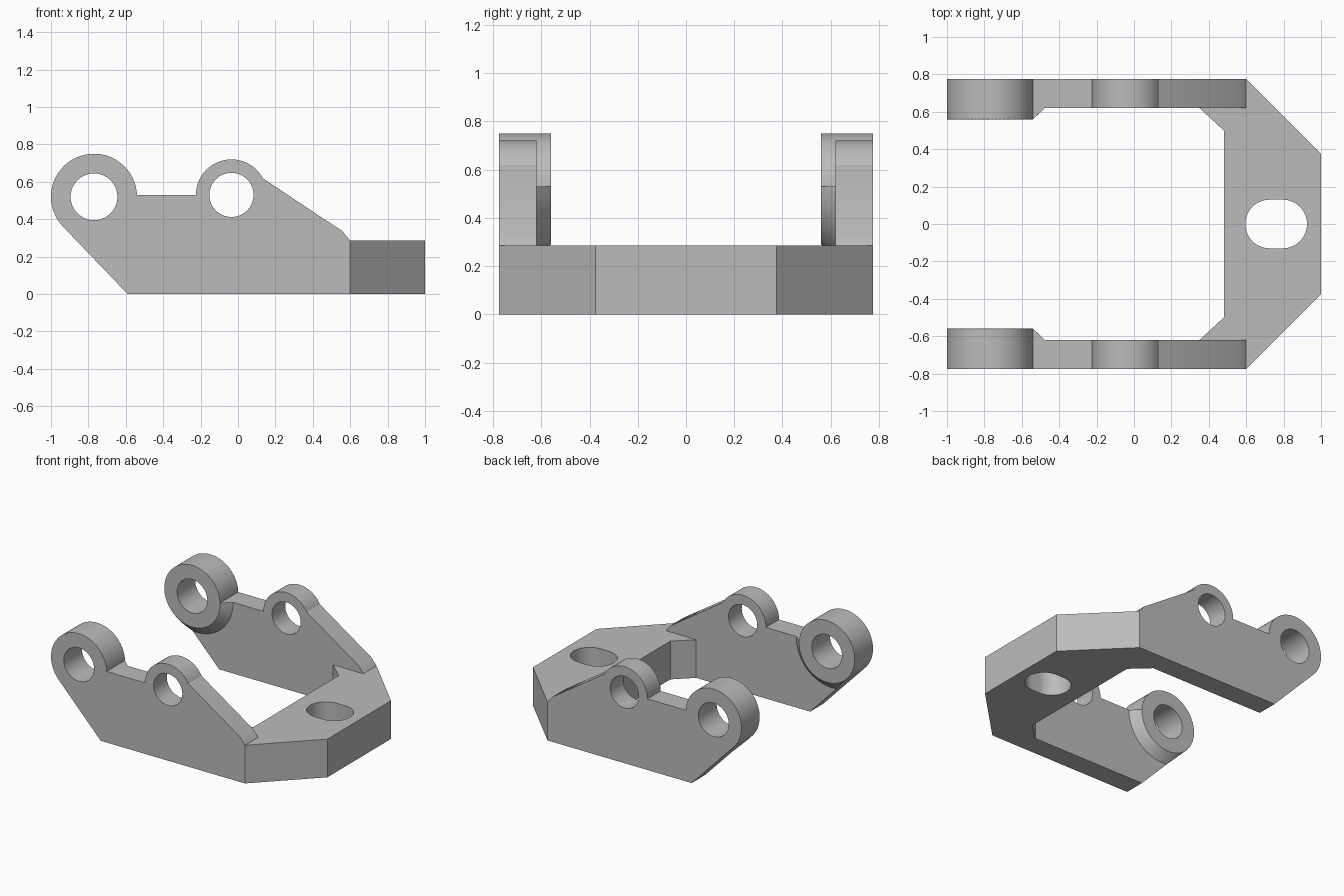
import bpy, bmesh
from math import sin, cos, radians
from mathutils import Matrix

if "Cube" in bpy.data.objects:
    bpy.data.objects.remove(bpy.data.objects["Cube"])

grey = bpy.data.materials.new("plain grey")
grey.use_nodes = True
colour = (0.5, 0.5, 0.5, 1)
grey.diffuse_color = colour
grey.node_tree.nodes["Principled BSDF"].inputs["Base Color"].default_value = colour

HALF, INNER, BOSS_INNER = 0.775, 0.62, 0.56
HEIGHT = 0.285
REAR, MID = (-0.77, 0.52), (-0.035, 0.53)    # pivot centres in x, z
REAR_R, MID_R = 0.23, 0.19


def arc(centre, r, start, end, n=32):
    angles = [radians(start + (end - start) * i / n) for i in range(n + 1)]
    return [(centre[0] + r * cos(a), centre[1] + r * sin(a)) for a in angles]


def finish(name, bm):
    bmesh.ops.recalc_face_normals(bm, faces=bm.faces)
    mesh = bpy.data.meshes.new(name)
    bm.to_mesh(mesh)
    bm.free()
    mesh.materials.append(grey)
    obj = bpy.data.objects.new(name, mesh)
    bpy.context.collection.objects.link(obj)
    return obj


def prism(name, outline, low, high, axis):
    """Extrude an outline along y (points are x, z) or z (points are x, y)."""
    place = (lambda p: (p[0], low, p[1])) if axis == "y" else (lambda p: (*p, low))
    bm = bmesh.new()
    face = bm.faces.new([bm.verts.new(place(p)) for p in outline])
    top = bmesh.ops.extrude_face_region(bm, geom=[face])["geom"]
    d = high - low
    bmesh.ops.translate(bm, vec=(0, d, 0) if axis == "y" else (0, 0, d),
                        verts=[v for v in top if isinstance(v, bmesh.types.BMVert)])
    return finish(name, bm)


def cone(name, centre, r_low, r_high, low, high):
    bm = bmesh.new()
    turn = Matrix.Rotation(radians(-90), 4, "X")
    move = Matrix.Translation((centre[0], (low + high) / 2, centre[1]))
    bmesh.ops.create_cone(bm, cap_ends=True, segments=64, radius1=r_low,
                          radius2=r_high, depth=high - low, matrix=move @ turn)
    return finish(name, bm)


def activate(obj):
    bpy.ops.object.select_all(action="DESELECT")
    bpy.context.view_layer.objects.active = obj
    obj.select_set(True)


def combine(obj, other, operation):
    mod = obj.modifiers.new(operation.lower(), "BOOLEAN")
    mod.operation, mod.solver, mod.object = operation, "EXACT", other
    activate(obj)
    bpy.ops.object.modifier_apply(modifier=mod.name)
    bpy.data.objects.remove(other)


# Side arm plate with two rounded lugs
profile = ([(-0.59, 0), (0.6, 0), (0.6, HEIGHT), (0.56, 0.335)]
           + arc(MID, MID_R, 28, 180) + arc(REAR, REAR_R, 2.5, 225, 48))
arm = prism("side_arms", profile, INNER, HALF, "y")

# Thicker rear boss with a flared foot trimmed to the arm outline
flare = cone("boss_flare", REAR, REAR_R, REAR_R + 0.085, BOSS_INNER, INNER + 0.02)
trim = prism("flare_trim", profile, 0.5, 0.7, "y")
combine(flare, trim, "INTERSECT")
combine(arm, flare, "UNION")

# Pivot holes
combine(arm, cone("rear_hole", REAR, 0.125, 0.125, 0.4, 1), "DIFFERENCE")
combine(arm, cone("mid_hole", MID, 0.118, 0.118, 0.4, 1), "DIFFERENCE")

# Opposite arm
mirror = arm.modifiers.new("mirror", "MIRROR")
mirror.use_axis = (False, True, False)
activate(arm)
bpy.ops.object.modifier_apply(modifier=mirror.name)

# Cross bar with chamfered outer corners and inner gussets
half_bar = [(1, 0.375), (0.6, HALF), (0.6, INNER), (0.35, INNER), (0.48, 0.5)]
bar = prism("cross_bar", half_bar + [(x, -y) for x, y in reversed(half_bar)],
            0, HEIGHT, "z")

# Elongated slot through the bar
slot = arc((0.795, 0), 0.13, -90, 90) + arc((0.725, 0), 0.13, 90, 270)
combine(bar, prism("slot", slot, -0.2, 0.6, "z"), "DIFFERENCE")

for part in (arm, bar):
    activate(part)
    bpy.ops.object.shade_smooth_by_angle(angle=radians(25))
